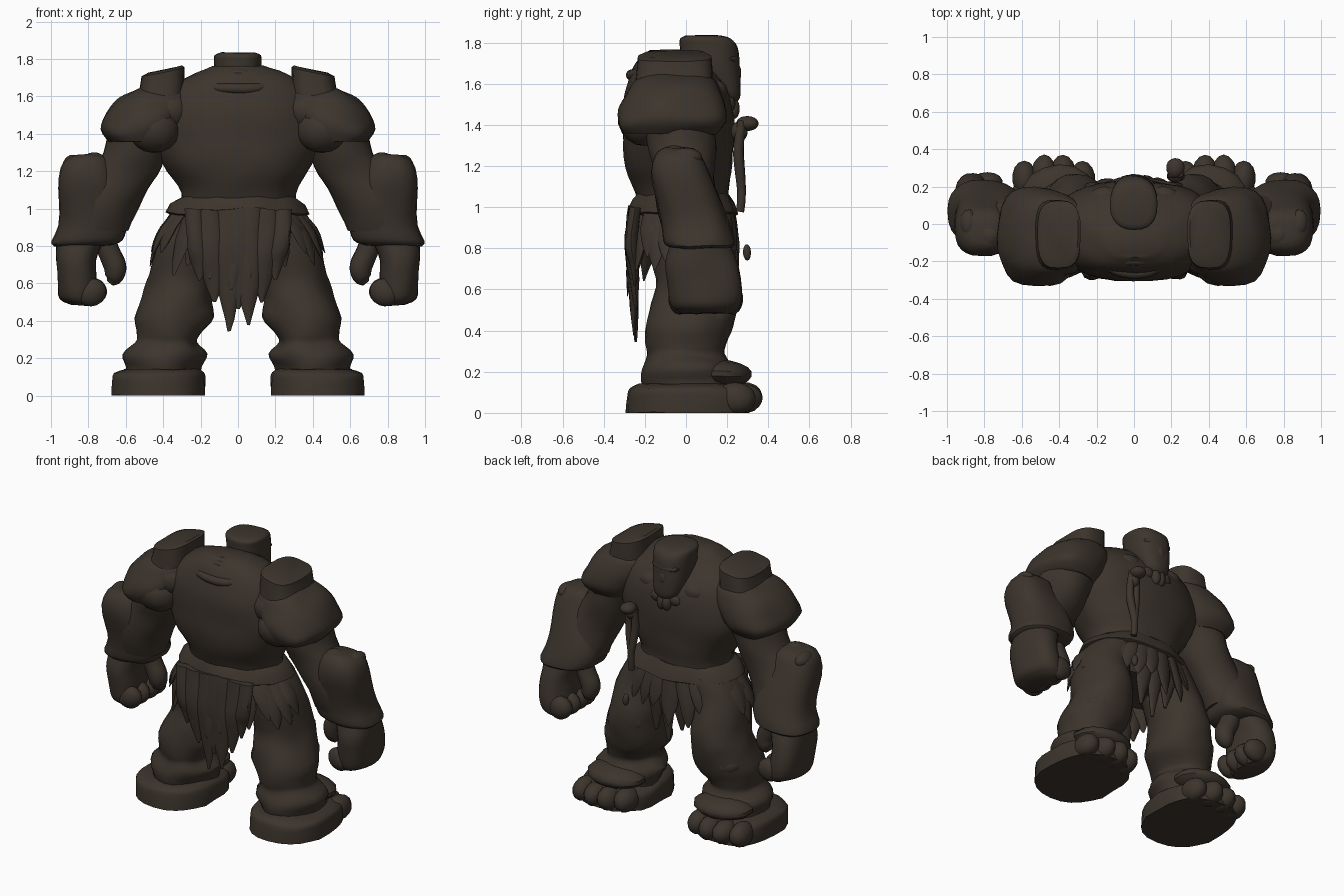
import bpy, bmesh, math, random
from mathutils import Vector, noise

random.seed(4)
cube = bpy.data.objects.get("Cube")
if cube:
    bpy.data.objects.remove(cube, do_unlink=True)

hide = bpy.data.materials.new("dark brown hide")
hide.use_nodes = True
colour = (0.046, 0.035, 0.026, 1)
hide.diffuse_color = colour
shader = hide.node_tree.nodes["Principled BSDF"]
shader.inputs["Base Color"].default_value = colour
shader.inputs["Roughness"].default_value = 0.9
parts = []


def finish(name, bm, mirror=False, rough=0.0):
    """Roughen slightly, keep above the ground, and link the part."""
    for v in bm.verts:
        v.co += noise.noise_vector(v.co * 7) * rough
        v.co.z = max(v.co.z, 0)
    bmesh.ops.recalc_face_normals(bm, faces=bm.faces)
    mesh = bpy.data.meshes.new(name)
    bm.to_mesh(mesh)
    bm.free()
    mesh.materials.append(hide)
    ob = bpy.data.objects.new(name, mesh)
    bpy.context.collection.objects.link(ob)
    if mirror:
        ob.modifiers.new("mirror", "MIRROR").use_mirror_merge = False
    parts.append(ob)


def spline(rings, steps):
    """Catmull-Rom interpolation of the control rings."""
    vs = [Vector(r) for r in rings]
    out = []
    for i in range(len(vs) - 1):
        a, b, c, d = vs[max(i - 1, 0)], vs[i], vs[i + 1], vs[min(i + 2, len(vs) - 1)]
        for s in range(steps):
            t = s / steps
            out.append(b + (c - a) * (t / 2) + (a * 2 - b * 5 + c * 4 - d) * (t * t / 2)
                       + (b * 3 - a - c * 3 + d) * (t ** 3 / 2))
    return out + [vs[-1]]


def add_loft(bm, rings, sides=24, steps=3, power=2.0, turn=0.0, lean=0.0):
    """Skin horizontal rings, each given as x, y, z, half width, half depth."""
    loops = []
    for x, y, z, rx, ry in spline(rings, steps):
        loop = []
        for i in range(sides):
            a = math.tau * i / sides
            c, s = math.cos(a), math.sin(a)
            u = math.copysign(abs(c) ** (2 / power), c) * rx
            w = math.copysign(abs(s) ** (2 / power), s) * ry
            dx = u * math.cos(turn) - w * math.sin(turn)
            dy = u * math.sin(turn) + w * math.cos(turn)
            loop.append(bm.verts.new((x + dx, y + dy, z - lean * dx)))
        loops.append(loop)
    for low, high in zip(loops, loops[1:]):
        for i in range(sides):
            j = (i + 1) % sides
            bm.faces.new((low[i], low[j], high[j], high[i]))
    bm.faces.new(loops[0][::-1])
    bm.faces.new(loops[-1])


def loft(name, rings, mirror=False, rough=0.012, **options):
    bm = bmesh.new()
    add_loft(bm, rings, **options)
    finish(name, bm, mirror, rough)


def lumps(name, blobs, mirror=False, rough=0.008):
    """A group of ellipsoids, each given as centre and radii."""
    bm = bmesh.new()
    for centre, radii in blobs:
        made = bmesh.ops.create_uvsphere(bm, u_segments=14, v_segments=9, radius=1)
        for v in made["verts"]:
            v.co = Vector(centre) + Vector([p * r for p, r in zip(v.co, radii)])
    finish(name, bm, mirror, rough)


def tube(name, points, radii, mirror=False):
    """A round limb or cord that follows a path."""
    bm = bmesh.new()
    path = spline([(*p, r) for p, r in zip(points, radii)], 4)
    loops = []
    for i, p in enumerate(path):
        along = (path[min(i + 1, len(path) - 1)] - path[max(i - 1, 0)]).xyz.normalized()
        side = along.cross(Vector((0.3, 1, 0.2))).normalized()
        up = along.cross(side)
        loops.append([bm.verts.new(p.xyz + (side * math.cos(math.tau * k / 10)
                      + up * math.sin(math.tau * k / 10)) * p.w) for k in range(10)])
    for a, b in zip(loops, loops[1:]):
        for k in range(10):
            bm.faces.new((a[k - 1], a[k], b[k], b[k - 1]))
    bm.faces.new(loops[0])
    bm.faces.new(loops[-1])
    finish(name, bm, mirror, 0.004)


# Body, hump and head
loft("torso", [(0, 0, 0.98, .32, .21), (0, -.02, 1.08, .305, .23), (0, -.035, 1.2, .375, .26),
               (0, -.035, 1.35, .45, .27), (0, -.04, 1.5, .46, .265), (0, -.055, 1.62, .4, .225),
               (0, -.085, 1.71, .27, .155), (0, -.1, 1.765, .14, .08)], sides=36, power=2.2)
tube("back_collar_lip", [(-.18, -.2, 1.66), (-.1, -.25, 1.645), (0, -.265, 1.64),
                         (.1, -.25, 1.645), (.18, -.2, 1.66)], [.015, .025, .028, .025, .015])
tube("back_collar_ridge", [(-.18, -.19, 1.68), (-.08, -.2, 1.71), (0, -.2, 1.725),
                           (.08, -.2, 1.71), (.18, -.19, 1.68)], [.012, .02, .022, .02, .012])
loft("head", [(0, .215, 1.51, .045, .035), (0, .19, 1.54, .085, .075), (0, .155, 1.62, .11, .11),
              (0, .12, 1.7, .122, .14), (0, .11, 1.78, .127, .14), (0, .095, 1.82, .125, .125),
              (0, .085, 1.835, .09, .09)], rough=0.006, power=2.3)
lumps("brow", [((0, .215, 1.72), (.1, .045, .028)), ((0, .245, 1.65), (.03, .025, .05))])
lumps("neck_ruff", [((.07, .2, 1.5), (.05, .04, .04)), ((.16, .14, 1.56), (.08, .06, .06)),
                    ((.02, .23, 1.48), (.035, .03, .05))], mirror=True)

# Shoulder armour
loft("pauldron", [(.53, -.075, 1.36, .16, .23), (.535, -.065, 1.42, .2, .265),
                  (.49, -.06, 1.5, .215, .255), (.455, -.055, 1.57, .2, .225),
                  (.42, -.055, 1.62, .165, .19), (.4, -.055, 1.65, .1, .13)],
     mirror=True, power=2.4, rough=.016)
lumps("pauldron_flap", [((.45, -.2, 1.42), (.14, .13, .12)), ((.37, -.13, 1.52), (.13, .15, .12))],
      mirror=True)
loft("shoulder_block", [(.42, -.06, 1.59, .135, .19), (.405, -.055, 1.67, .12, .185),
                        (.4, -.055, 1.73, .115, .18), (.39, -.055, 1.745, .09, .15)],
     mirror=True, steps=1, power=3, lean=.2, rough=.006)

# Arms, gauntlets and fists
loft("arm", [(.5, -.03, 1.45, .19, .18), (.55, -.02, 1.3, .17, .165),
             (.61, -.01, 1.18, .18, .15), (.69, 0, 1.05, .18, .15),
             (.75, .04, .88, .17, .15)], mirror=True)
loft("gauntlet", [(.81, -.03, 1.29, .06, .07), (.81, -.035, 1.26, .12, .11),
                  (.81, -.03, 1.17, .15, .14), (.785, .01, 1.05, .175, .15),
                  (.775, .05, .92, .185, .165), (.80, .065, .84, .195, .175),
                  (.81, .07, .81, .175, .16), (.82, .07, .8, .1, .1)],
     mirror=True, steps=2, power=2.6, lean=.05)
lumps("gauntlet_knobs", [((.77, -.06, 1.25), (.07, .07, .05)), ((.88, 0, 1.24), (.05, .08, .05)),
                         ((.68, -.02, 1.2), (.07, .1, .07))], mirror=True)
loft("hand", [(.84, .07, .84, .13, .14), (.865, .075, .72, .105, .175),
              (.86, .09, .6, .105, .18), (.85, .1, .52, .1, .165),
              (.83, .1, .485, .06, .12)], mirror=True, power=2.4)
lumps("fingers", [((.785, -.03 + .085 * i, .555), (.085, .055, .075)) for i in range(4)], mirror=True)
tube("thumb", [(.73, .08, .88), (.69, .08, .77), (.658, .08, .69), (.665, .09, .63), (.685, .09, .6)],
     [.06, .06, .062, .05, .02], mirror=True)

# Legs with heavy folds, feet and toes
loft("leg", [(.2, 0, 1, .15, .18), (.27, .01, .85, .17, .19), (.305, .06, .65, .175, .205),
             (.325, .045, .53, .185, .215), (.345, .02, .42, .215, .215), (.375, 0, .33, .175, .195),
             (.385, -.005, .285, .165, .185), (.39, .01, .22, .22, .22), (.4, .01, .15, .2, .22),
             (.41, .02, .1, .2, .22)], mirror=True, rough=.018)
lumps("knee", [((.31, .17, .6), (.14, .095, .1)), ((.35, .13, .46), (.16, .11, .09)),
               ((.4, .17, .19), (.2, .15, .07))], mirror=True)
loft("foot", [(.425, .015, 0, .25, .305), (.425, .015, .085, .25, .3), (.425, .005, .12, .24, .28),
              (.41, 0, .14, .19, .23)], mirror=True, steps=2, power=2.5)
lumps("toes", [((.275 + .103 * i, .24 + .03 * (i in (1, 2)), .07), (.068, .1, .08))
               for i in range(4)], mirror=True)

# Waist band and ragged skirt
loft("waist_band", [(0, -.015, .96, .35, .235), (0, -.015, .98, .385, .265), (0, -.015, 1.03, .355, .25),
                    (0, -.015, 1.065, .30, .23)], sides=32, steps=1, rough=.02)
loft("skirt_base", [(0, -.01, .8, .38, .19), (0, -.01, .9, .37, .2), (0, -.01, 1, .33, .21)], rough=.015)
bm = bmesh.new()
for i in range(26):
    a = math.tau * (i + random.uniform(-.2, .2)) / 26
    c, s = math.cos(a), math.sin(a)
    end = .98 - random.uniform(.2, .33) - .1 * max(0, -s) ** 4
    rings = []
    for t, w in ((0, .05), (.4, .06), (.75, .04), (1, .006)):
        rings.append((c * (.33 + .14 * t ** .7), s * (.235 + .035 * t) - .015, .99 + (end - .99) * t, w, w / 3))
    add_loft(bm, rings, sides=8, steps=2, turn=math.atan2(s, c) + math.pi / 2)
finish("skirt_tatters", bm, rough=.01)
bm = bmesh.new()
for x, end, w in ((0, .46, .1), (-.05, .35, .07), (.055, .37, .07), (-.13, .5, .065),
                  (.13, .5, .065), (-.2, .62, .05), (.2, .62, .05)):
    add_loft(bm, [(x * 1.2, -.25, 1, w, .03), (x * 1.1, -.265, .8, w, .03),
                  (x, -.25, (.8 + end) / 2, w * .9, .025), (x, -.25, end, .008, .006)], sides=10)
finish("rear_apron", bm, rough=.012)
bm = bmesh.new()
for x, end in ((-.1, .62), (0, .52), (.09, .58)):
    add_loft(bm, [(x, .2, 1, .06, .025), (x, .2, .8, .06, .025), (x, .18, end, .01, .008)], sides=10)
finish("front_apron", bm, rough=.012)

# Hanging cord with a knob on the chest
for k, x in enumerate((.2, .245)):
    tube("chest_cord_%s" % "ab"[k], [(x, .27, 1.42), (x, .255, 1.25), (.22, .27, 1.08), (.22, .26, .98)],
         [.02, .026, .022, .02])
lumps("cord_knob", [((.22, .3, 1.41), (.05, .055, .035)), ((.22, .26, 1.37), (.04, .04, .05)),
                    ((.24, .3, .78), (.02, .02, .04))])

# Smooth shading with crisp folds
bpy.ops.object.select_all(action="DESELECT")
for ob in parts:
    ob.select_set(True)
bpy.context.view_layer.objects.active = parts[0]
bpy.ops.object.shade_smooth_by_angle(angle=math.radians(40))
